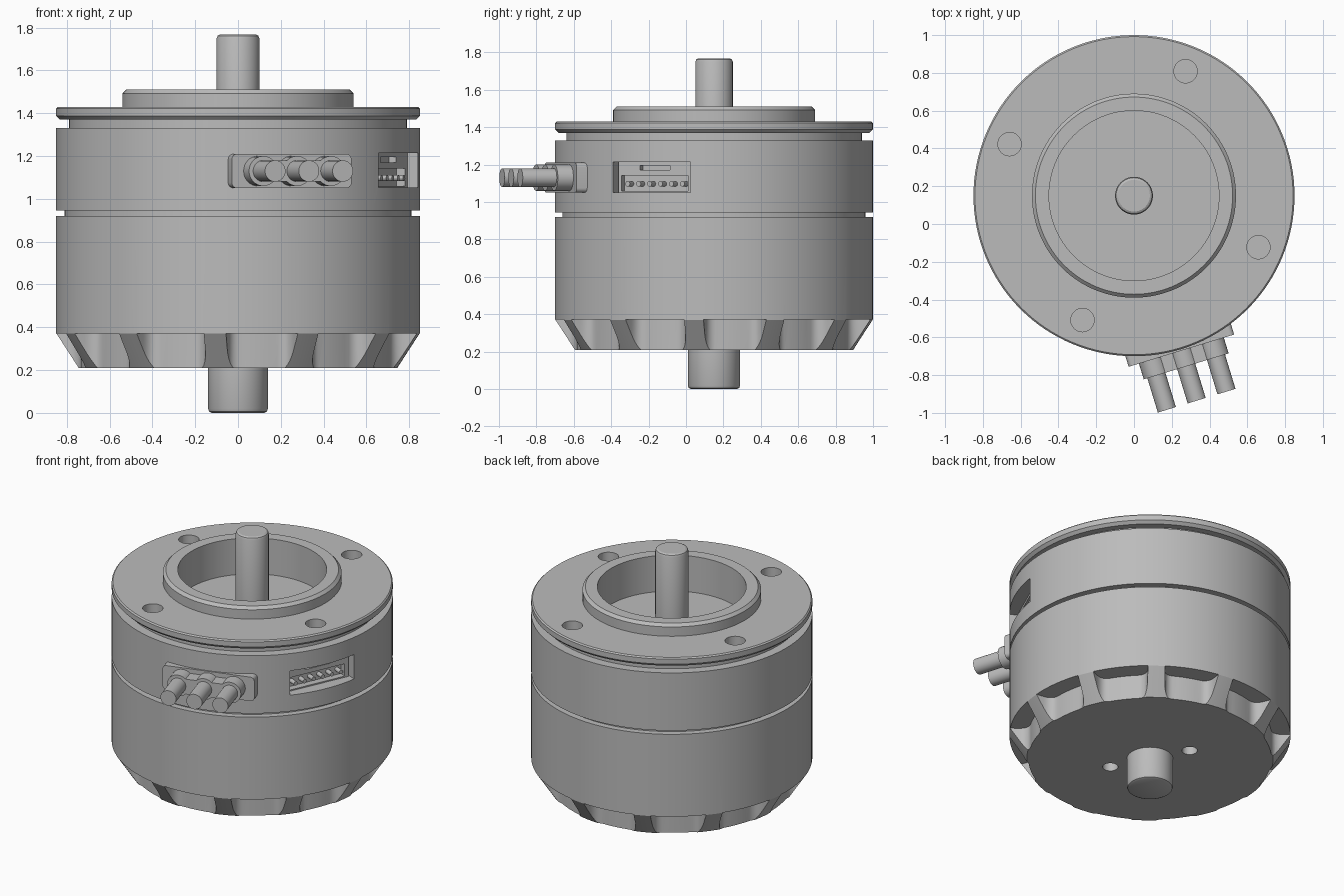
import bpy, bmesh, math
from mathutils import Matrix, Vector

if "Cube" in bpy.data.objects:
    bpy.data.objects.remove(bpy.data.objects["Cube"])

CY = 0.15                     # motor axis sits at y = 0.15
metal = bpy.data.materials.new("light_grey_metal")
metal.diffuse_color = (0.5, 0.5, 0.5, 1)
metal.use_nodes = True
metal.node_tree.nodes["Principled BSDF"].inputs["Base Color"].default_value = metal.diffuse_color


def finish(bm, name, matrix):
    bmesh.ops.recalc_face_normals(bm, faces=bm.faces)
    mesh = bpy.data.meshes.new(name)
    bm.transform(matrix)
    bm.to_mesh(mesh)
    bm.free()
    mesh.materials.append(metal)
    obj = bpy.data.objects.new(name, mesh)
    bpy.context.collection.objects.link(obj)
    return obj


def lathe(name, profile, steps=128):
    bm = bmesh.new()
    vs = [bm.verts.new((r, 0, z)) for r, z in profile]
    es = [bm.edges.new(p) for p in zip(vs, vs[1:])]
    bmesh.ops.spin(bm, geom=vs + es, cent=(0, 0, 0), axis=(0, 0, 1),
                   angle=math.tau, steps=steps)
    bmesh.ops.remove_doubles(bm, verts=bm.verts, dist=1e-5)
    return finish(bm, name, Matrix.Translation((0, CY, 0)))


def prism(name, pts, w0, w1, matrix):
    bm = bmesh.new()
    lo = [bm.verts.new((u, v, w0)) for u, v in pts]
    hi = [bm.verts.new((u, v, w1)) for u, v in pts]
    bm.faces.new(lo)
    bm.faces.new(hi)
    for i in range(len(pts)):
        j = (i + 1) % len(pts)
        bm.faces.new((lo[i], lo[j], hi[j], hi[i]))
    return finish(bm, name, matrix)


def disc(u, v, r, n=32):
    return [(u + r * math.cos(math.tau * i / n), v + r * math.sin(math.tau * i / n))
            for i in range(n)]


def rect(u0, u1, v0, v1, r=0.0, n=6):
    if r == 0:
        return [(u0, v0), (u1, v0), (u1, v1), (u0, v1)]
    corners = [(u1 - r, v1 - r), (u0 + r, v1 - r), (u0 + r, v0 + r), (u1 - r, v0 + r)]
    return [(cu + r * math.cos(math.pi / 2 * (k + i / n)),
             cv + r * math.sin(math.pi / 2 * (k + i / n)))
            for k, (cu, cv) in enumerate(corners) for i in range(n + 1)]


def cut(obj, cutters):
    bpy.context.view_layer.objects.active = obj
    for c in cutters:
        c.hide_render = True
        mod = obj.modifiers.new("cut", 'BOOLEAN')
        mod.operation, mod.solver, mod.object = 'DIFFERENCE', 'EXACT', c
        bpy.ops.object.modifier_apply(modifier=mod.name)
        bpy.data.objects.remove(c)


def side_frame(deg):
    # u runs along the wall, v up, w outward from the motor axis
    a = math.radians(deg)
    m = Matrix(((-math.sin(a), 0, math.cos(a), 0), (math.cos(a), 0, math.sin(a), CY),
                (0, 1, 0, 1.13), (0, 0, 0, 1)))
    return m


plan = Matrix.Translation((0, CY, 0))

# Rear housing with twelve ribs left between pockets, and two small holes
rear = lathe("rear_housing", [(0, .21), (.745, .21), (.85, .37), (.85, .92), (0, .92)])
e = Vector((math.cos(math.radians(15)), math.sin(math.radians(15))))
side = Vector((e.y, -e.x)) * 0.052
b = math.radians(7)
p0, p1 = e * 0.80 + side, e * 0.738 + side
p2 = Vector((math.cos(b), math.sin(b))) * 0.735
half = [e * 0.95 + side] + [p0 * (1 - t) ** 2 + p1 * 2 * t * (1 - t) + p2 * t * t
                            for t in (i / 8 for i in range(9))]
half += [Vector((math.cos(b * k), math.sin(b * k))) * 0.735 for k in (.66, .33)]
pocket = [tuple(p) for p in half] + [(.735, 0)] + [(p.x, -p.y) for p in reversed(half)]
cutters = [prism("pocket_cutter", pocket, 0.1, 0.371,
                 plan @ Matrix.Rotation(math.radians(30 * k + 7.7), 4, 'Z'))
           for k in range(12)]
cutters += [prism("hole_cutter", disc(-.12 * s, .23 * s, .047), 0.1, 0.34, plan)
            for s in (1, -1)]
cut(rear, cutters)

# Recessed seam between the two housings
seam = lathe("seam_ring", [(0, .9), (.81, .9), (.81, .96), (0, .96)])

# Front housing, groove, mounting flange and hollow raised boss
front = lathe("front_housing", [
    (0, .945), (.85, .945), (.85, 1.33), (.79, 1.33), (.79, 1.37), (.832, 1.37),
    (.85, 1.388), (.85, 1.422), (.842, 1.43), (.54, 1.43), (.54, 1.492),
    (.522, 1.51), (.45, 1.51), (.45, 1.27), (0, 1.27)])
socket = side_frame(-24)
cutters = [prism("socket_cutter", rect(-.226, .226, -.078, .085), .70, 1.0, socket)]
for k in range(4):
    a = math.radians(67.5 + 90 * k)
    cutters.append(prism("hole_cutter", disc(.713 * math.cos(a), .713 * math.sin(a), .062),
                         1.33, 1.6, plan))
cut(front, cutters)

# Shafts with softly rounded ends
lathe("output_shaft", [(0, 1.26), (.1, 1.26), (.1, 1.75), (.095, 1.762), (.084, 1.768),
                       (0, 1.768)], 64)
lathe("rear_shaft", [(0, 0), (.122, 0), (.135, .006), (.14, .02), (.14, .23), (0, .23)], 64)

# Power connector: plate, three merged bosses and three cables
power = side_frame(-73)
prism("power_plate", rect(-.292, .292, -.08, .08, .025), .74, .858, power)
prism("power_boss_web", rect(-.165, .165, -.05, .05), .84, .945, power)
for u in (-.165, 0, .165):
    prism("power_boss", disc(u, 0, .07), .84, .945, power)
    prism("power_cable", disc(u, 0, .05), .90, 1.135, power)

# Signal socket: block with a pin pocket and slot, plus six pins
block = prism("signal_socket", rect(-.215, .215, -.078, .085), .69, .77, socket)
cut(block, [prism("pocket_cutter", rect(-.2, .19, -.07, .012), .725, .9, socket),
            prism("slot_cutter", rect(-.09, .085, .04, .066), .735, .9, socket)])
for i in range(6):
    prism("signal_pin", disc(-.16 + .064 * i, -.033, .014, 12), .70, .778, socket)

# Smooth curved walls, crisp edges
bpy.ops.object.select_all(action='DESELECT')
for o in bpy.context.scene.objects:
    o.select_set(True)
bpy.context.view_layer.objects.active = front
bpy.ops.object.shade_smooth_by_angle(angle=math.radians(25))
